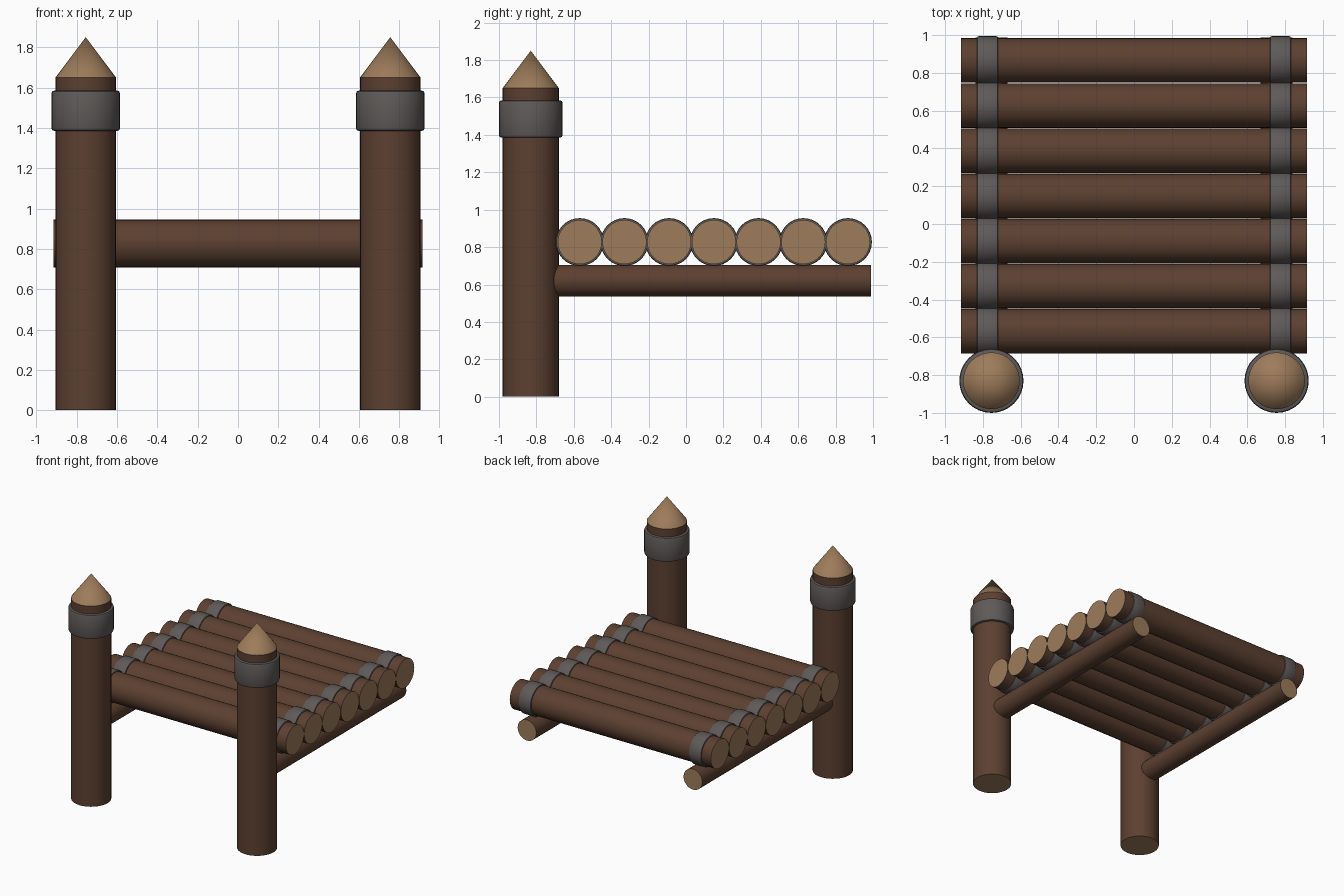
import bpy, math
from mathutils import Vector

if "Cube" in bpy.data.objects:
    bpy.data.objects.remove(bpy.data.objects["Cube"])


def material(name, rgb):
    m = bpy.data.materials.new(name)
    m.diffuse_color = (*rgb, 1)
    m.use_nodes = True
    m.node_tree.nodes["Principled BSDF"].inputs["Base Color"].default_value = m.diffuse_color
    return m


BARK = material("brown bark", (0.107, 0.051, 0.030))
CUT = material("cut wood", (0.34, 0.20, 0.104))
IRON = material("grey iron", (0.114, 0.102, 0.098))


def rod(name, start, end, r1, mats, r2=None, bevel=0):
    """Cylinder or cone between two points; flat ends take the last material."""
    start, end = Vector(start), Vector(end)
    axis = end - start
    bpy.ops.mesh.primitive_cone_add(
        vertices=32, radius1=r1, radius2=r1 if r2 is None else r2,
        depth=axis.length, location=(start + end) / 2,
        rotation=axis.to_track_quat('Z', 'Y').to_euler())
    ob = bpy.context.object
    ob.name = name
    for m in mats:
        ob.data.materials.append(m)
    for f in ob.data.polygons:
        f.material_index = len(mats) - 1 if abs(f.normal.z) > 0.9 else 0
    if bevel:
        b = ob.modifiers.new("rounded rim", 'BEVEL')
        b.width, b.segments = bevel, 2
        b.limit_method, b.angle_limit = 'ANGLE', math.radians(40)
        bpy.ops.object.modifier_apply(modifier=b.name)
    bpy.ops.object.shade_smooth_by_angle(angle=math.radians(35))
    return ob


# Posts with sharpened tips and iron collars, plus the beams they carry
for side, s in (("left", -1), ("right", 1)):
    x, y = 0.755 * s, -0.83
    rod(f"{side}_post", (x, y, 0), (x, y, 1.65), 0.15, [BARK, CUT])
    rod(f"{side}_post_tip", (x, y, 1.65), (x, y, 1.85), 0.15, [CUT], r2=0)
    rod(f"{side}_post_collar", (x, y, 1.385), (x, y, 1.585), 0.17, [IRON], bevel=0.014)
    rod(f"{side}_beam", (x, y, 0.62), (x, 0.988, 0.62), 0.085, [BARK, CUT])

# Deck logs with an iron band near each end
for i in range(7):
    y, z = -0.568 + 0.239 * i, 0.827
    rod(f"deck_log_{i + 1}", (-0.915, y, z), (0.915, y, z), 0.118, [BARK, CUT])
    for side, s in (("left", -1), ("right", 1)):
        rod(f"{side}_log_band_{i + 1}", (0.775 * s - 0.056, y, z),
            (0.775 * s + 0.056, y, z), 0.128, [IRON], bevel=0.009)
